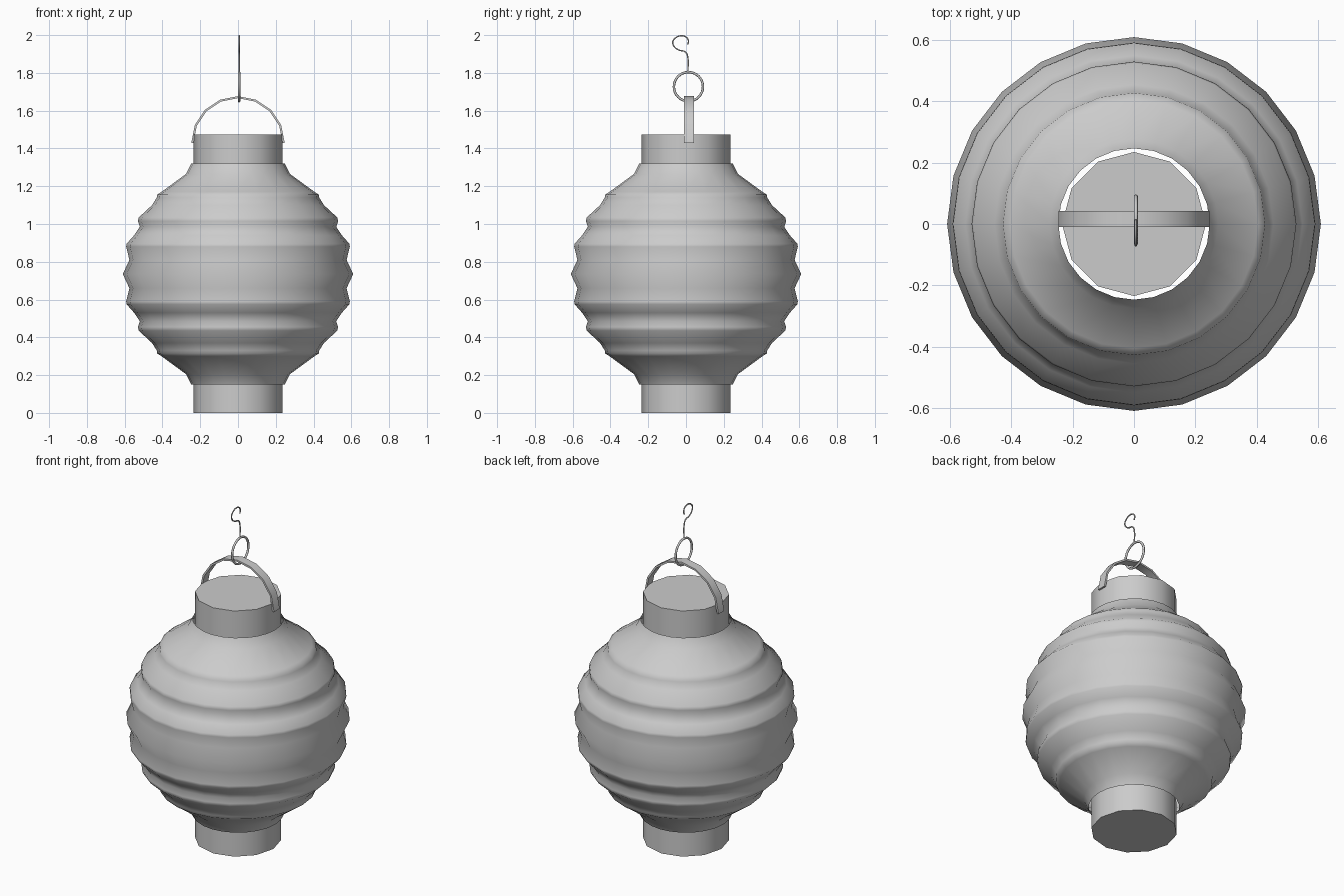
import bpy, bmesh, math
from mathutils import Vector

cube = bpy.data.objects.get("Cube")
if cube:
    bpy.data.objects.remove(cube, do_unlink=True)

grey = bpy.data.materials.new("light grey")
grey.use_nodes = True
colour = (0.6, 0.6, 0.6, 1)
grey.diffuse_color = colour
grey.node_tree.nodes["Principled BSDF"].inputs["Base Color"].default_value = colour


def finish(ob, angle):
    """Give an object its material and smooth shading."""
    ob.data.materials.append(grey)
    bpy.ops.object.select_all(action='DESELECT')
    ob.select_set(True)
    bpy.context.view_layer.objects.active = ob
    bpy.ops.object.shade_smooth_by_angle(angle=math.radians(angle))


def mesh_object(name, bm, angle):
    bmesh.ops.recalc_face_normals(bm, faces=bm.faces)
    me = bpy.data.meshes.new(name)
    bm.to_mesh(me)
    bm.free()
    ob = bpy.data.objects.new(name, me)
    bpy.context.collection.objects.link(ob)
    finish(ob, angle)
    return ob


def lathe(name, profile, sides, angle):
    """Spin an open (radius, z) profile about the z axis."""
    bm = bmesh.new()
    rings = []
    for r, z in profile:
        turns = [2 * math.pi * i / sides for i in range(sides)]
        rings.append([bm.verts.new((r * math.cos(a), r * math.sin(a), z)) for a in turns])
    for low, high in zip(rings, rings[1:]):
        for i in range(sides):
            j = (i + 1) % sides
            bm.faces.new((low[i], low[j], high[j], high[i]))
    return mesh_object(name, bm, angle)


# Ribbed paper shade: ridges and hollows of one half, mirrored about the middle
MIDDLE = 0.735
half = [(0.575, 0.075), (0.592, 0.145), (0.59, 0.16), (0.55, 0.205), (0.52, 0.25),
        (0.53, 0.28), (0.525, 0.3), (0.455, 0.365), (0.43, 0.405), (0.428, 0.42),
        (0.405, 0.435), (0.275, 0.53), (0.247, 0.585)]
profile = [(r, MIDDLE - h) for r, h in reversed(half)]
profile += [(0.61, MIDDLE)]
profile += [(r, MIDDLE + h) for r, h in half]
lathe("paper_shade", profile, 24, 80)

# Collars at both ends
for name, low, high in (("bottom_collar", 0, 0.2), ("top_collar", 1.28, 1.475)):
    bpy.ops.mesh.primitive_cylinder_add(vertices=12, radius=0.235, depth=high - low,
                                        location=(0, 0, (low + high) / 2))
    collar = bpy.context.object
    collar.name = name
    finish(collar, 40)

# Arched carrying strap
bm = bmesh.new()
sections = []
STEPS = 8
for i in range(STEPS + 1):
    a = math.pi * i / STEPS
    ring = []
    for r, y in ((0.247, -0.01), (0.247, 0.043), (0.236, 0.043), (0.236, -0.01)):
        ring.append(bm.verts.new((r * math.cos(a), y, 1.43 + r * math.sin(a))))
    sections.append(ring)
for a, b in zip(sections, sections[1:]):
    for i in range(4):
        j = (i + 1) % 4
        bm.faces.new((a[i], a[j], b[j], b[i]))
bm.faces.new(sections[0])
bm.faces.new(sections[-1])
mesh_object("strap_handle", bm, 40)

# Ring through the strap
bpy.ops.mesh.primitive_torus_add(major_segments=32, minor_segments=8, major_radius=0.077,
                                 minor_radius=0.0065, location=(0.006, 0.013, 1.727),
                                 rotation=(0, math.pi / 2, 0))
ring = bpy.context.object
ring.name = "hanging_ring"
finish(ring, 60)

# Wire hook
path = [(0.01, 1.81), (0.01, 1.88), (-0.002, 1.91), (-0.04, 1.922), (-0.063, 1.94),
        (-0.07, 1.965), (-0.056, 1.985), (-0.03, 1.996), (0, 1.99), (0.013, 1.97), (0.009, 1.95)]
curve = bpy.data.curves.new("wire_hook", 'CURVE')
curve.dimensions = '3D'
curve.bevel_depth = 0.004
curve.bevel_resolution = 1
curve.resolution_u = 4
curve.use_fill_caps = True
spline = curve.splines.new('BEZIER')
spline.bezier_points.add(len(path) - 1)
for point, (y, z) in zip(spline.bezier_points, path):
    point.co = Vector((0.006, y, z))
    point.handle_left_type = point.handle_right_type = 'AUTO'
curve.materials.append(grey)
hook = bpy.data.objects.new("wire_hook", curve)
bpy.context.collection.objects.link(hook)
